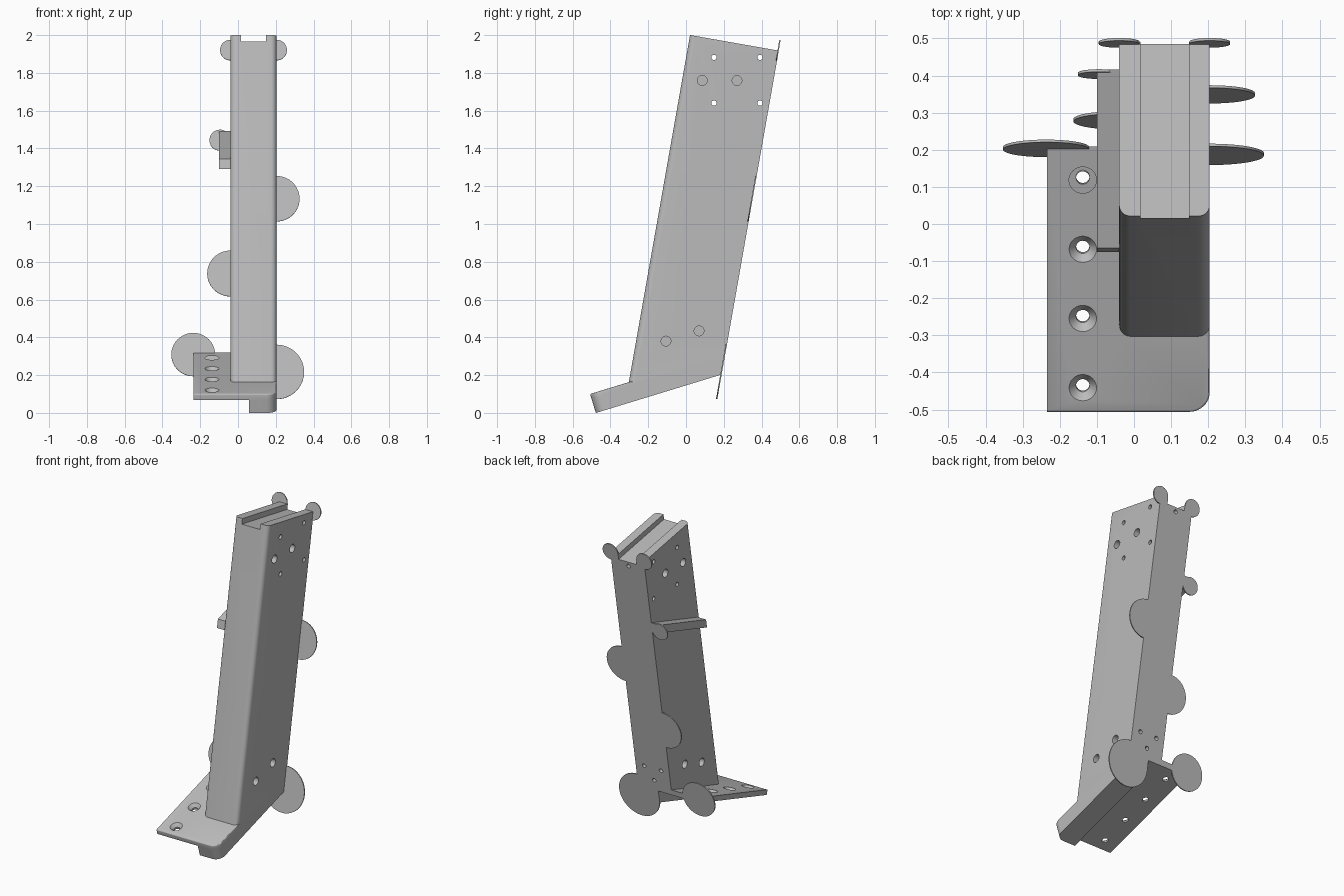
import bpy, bmesh
from math import radians, sin, cos, pi
from mathutils import Matrix

cube = bpy.data.objects.get("Cube")
if cube:
    bpy.data.objects.remove(cube, do_unlink=True)

grey = bpy.data.materials.new("plain_grey")
grey.use_nodes = True
grey.diffuse_color = (0.5, 0.5, 0.5, 1)
grey.node_tree.nodes["Principled BSDF"].inputs["Base Color"].default_value = grey.diffuse_color

# Working frames: leaning column, sloping base, and a side profile extruded along x
LEAN = Matrix.Translation((0, 0.19, 0.21)) @ Matrix.Rotation(radians(-10), 4, 'X')
BASE = Matrix.Translation((0, -0.508, 0.10)) @ Matrix.Rotation(radians(17), 4, 'X')
SIDE = Matrix(((0, 0, 1, 0), (1, 0, 0, 0), (0, 1, 0, 0), (0, 0, 0, 1)))
ALONG_X = Matrix.Rotation(pi / 2, 4, 'Y')
ALONG_Y = Matrix.Rotation(pi / 2, 4, 'X')
RIGHT, LEFT, RAIL = 0.204, -0.04, -0.10


def finish(name, bm, matrix):
    bmesh.ops.transform(bm, matrix=matrix, verts=bm.verts)
    bmesh.ops.recalc_face_normals(bm, faces=bm.faces)
    mesh = bpy.data.meshes.new(name)
    bm.to_mesh(mesh)
    bm.free()
    mesh.materials.append(grey)
    obj = bpy.data.objects.new(name, mesh)
    bpy.context.collection.objects.link(obj)
    return obj


def prism(name, outline, lo, hi, matrix, rounded=None, radius=0, segments=1):
    """Extrude an outline along its local z, rounding edges picked by a rule."""
    bm = bmesh.new()
    face = bm.faces.new([bm.verts.new((x, y, lo)) for x, y in outline])
    moved = bmesh.ops.extrude_face_region(bm, geom=[face])["geom"]
    top = [v for v in moved if isinstance(v, bmesh.types.BMVert)]
    bmesh.ops.translate(bm, vec=(0, 0, hi - lo), verts=top)
    if rounded:
        edges = [e for e in bm.edges if rounded(e.verts[0].co, e.verts[1].co)]
        bmesh.ops.bevel(bm, geom=edges, offset=radius, segments=segments,
                        profile=0.5, affect='EDGES')
    return finish(name, bm, matrix)


def cylinder(name, bottom, top, depth, matrix, sides=32):
    bm = bmesh.new()
    bmesh.ops.create_cone(bm, cap_ends=True, segments=sides, radius1=bottom,
                          radius2=top, depth=depth)
    return finish(name, bm, matrix)


def combine(target, other, operation):
    mod = target.modifiers.new("combine", 'BOOLEAN')
    mod.operation, mod.solver, mod.object = operation, 'EXACT', other
    bpy.context.view_layer.objects.active = target
    bpy.ops.object.modifier_apply(modifier=mod.name)
    bpy.data.objects.remove(other, do_unlink=True)


def lean_at(x, y, z):
    return LEAN @ Matrix.Translation((x, y, (z - 0.21) / cos(radians(10))))


# Leaning column with rounded front edges
stand = prism("bracket_stand",
              [(-0.477, -0.149), (-0.477, 1.734), (0.05, 1.734), (0.05, 0.12)],
              LEFT, RIGHT, LEAN @ SIDE,
              lambda a, b: a.y < -0.47 and b.y < -0.47 or
              a.x < -0.47 and b.x < -0.47 and abs(a.y - b.y) > 1, 0.03, 6)


# Base plate and rib with one rounded front corner
def base_outline(left):
    r = 0.055
    arc = [(RIGHT - r + r * sin(i * pi / 20), r - r * cos(i * pi / 20)) for i in range(11)]
    return [(left, 0)] + arc + [(RIGHT, 0.9), (left, 0.9)]


plate = prism("base_plate", base_outline(-0.235), -0.033, 0, BASE,
              lambda a, b: a.z > -0.01 and b.z > -0.01 and a.x + b.x > -0.4
              and a.y + b.y < 1.7, 0.007, 3)
rib = prism("base_rib", base_outline(0.058), -0.105, -0.02, BASE)

# Side rail parallel to the base
rail = prism("side_rail", [(-0.065, 1.345), (-0.075, 1.29), (0.6, 1.496), (0.6, 1.548)],
             RAIL, 0, SIDE)
for part in (plate, rib, rail):
    combine(stand, part, 'UNION')

# Thin round tabs on the back corners
for x, z, r in [(LEFT, 1.92, 0.055), (RIGHT, 1.92, 0.055), (RAIL + 0.005, 1.443, 0.056),
                (RIGHT, 1.133, 0.122), (LEFT, 0.737, 0.123), (-0.237, 0.308, 0.116),
                (RIGHT, 0.216, 0.146)]:
    tab = cylinder("round_tab", r, r, 0.03, lean_at(x, 0.008, z) @ ALONG_Y, 64)
    combine(stand, tab, 'UNION')

# Trim everything flush with the back plane
back = prism("back_trim", [(0, -1), (1, -1), (1, 3), (0, 3)], -1, 1, LEAN @ SIDE)
combine(stand, back, 'DIFFERENCE')

# Groove along the top
groove = prism("top_groove", [(-1, 1.699), (1, 1.699), (1, 1.9), (-1, 1.9)],
               0.017, 0.148, LEAN @ SIDE)
combine(stand, groove, 'DIFFERENCE')

# Small through holes and larger blind holes in the sides
for y in (0.148, 0.392):
    for z in (1.64, 1.882):
        hole = cylinder("side_hole", 0.014, 0.014, 1, Matrix.Translation((0, y, z)) @ ALONG_X, 20)
        combine(stand, hole, 'DIFFERENCE')
for y, z in [(0.086, 1.76), (0.27, 1.76), (-0.106, 0.38), (0.069, 0.434)]:
    for x in (LEFT, RIGHT):
        hole = cylinder("blind_hole", 0.026, 0.026, 0.12, Matrix.Translation((x, y, z)) @ ALONG_X)
        combine(stand, hole, 'DIFFERENCE')

# Small holes in the back
for x, z in [(0.08, 1.855), (0.142, 0.437), (0.02, 0.437), (0.08, 0.353)]:
    hole = cylinder("back_hole", 0.013, 0.013, 0.12, lean_at(x, 0, z) @ ALONG_Y, 20)
    combine(stand, hole, 'DIFFERENCE')

# Countersunk screw holes in the base plate
for i in range(4):
    spot = BASE @ Matrix.Translation((-0.138, 0.07 + i * 0.195, 0))
    for low, high, depth in [(0.018, 0.018, 0.2), (0.018, 0.056, 0.04)]:
        hole = cylinder("screw_hole", low, high, depth, spot)
        combine(stand, hole, 'DIFFERENCE')

# Smooth the curved faces and keep the edges sharp
bpy.ops.object.select_all(action='DESELECT')
stand.select_set(True)
bpy.context.view_layer.objects.active = stand
bpy.ops.object.shade_smooth_by_angle(angle=radians(30))
